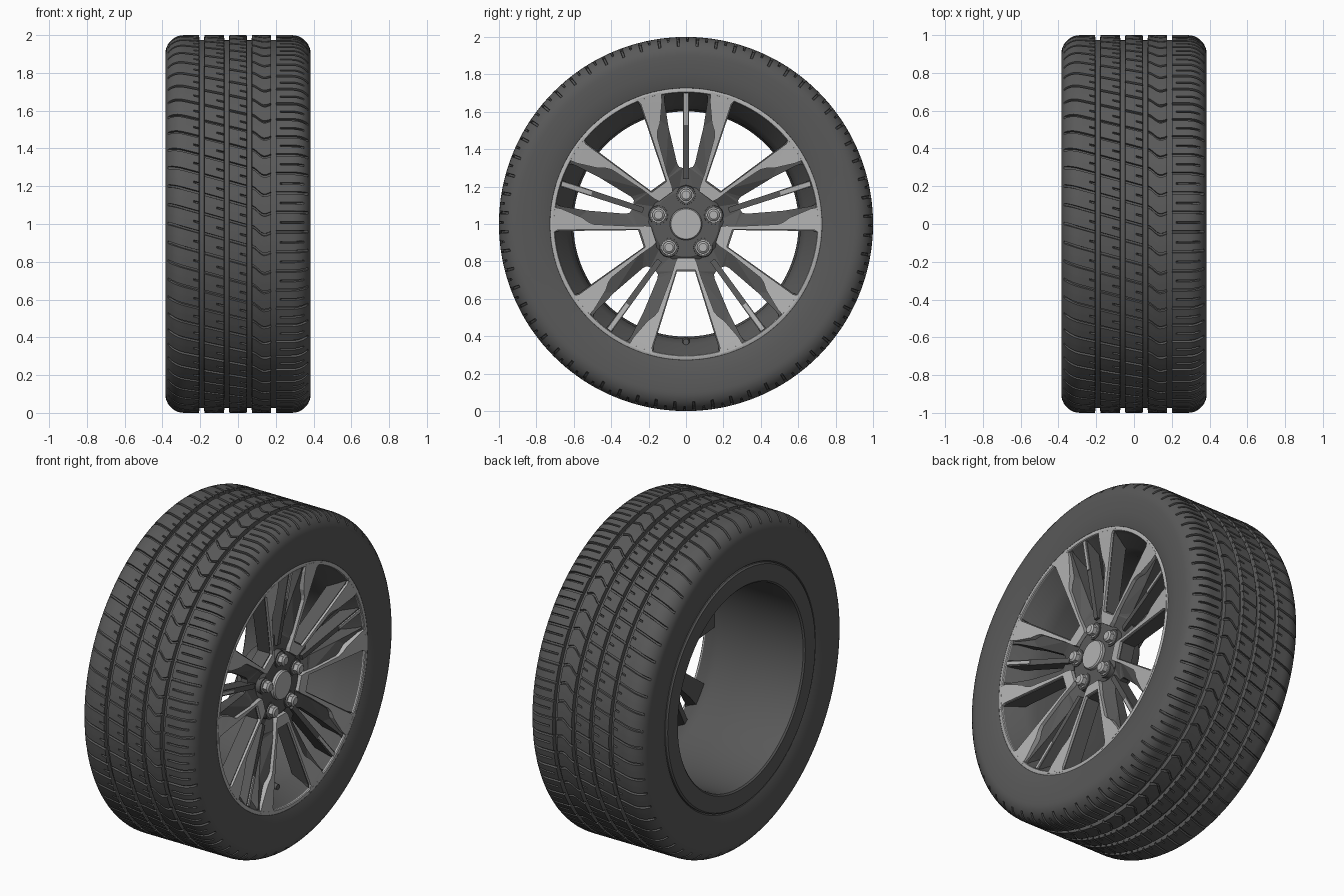
import bpy, bmesh
from math import sin, cos, pi, radians, hypot
from mathutils import Matrix, Vector

if "Cube" in bpy.data.objects:
    bpy.data.objects.remove(bpy.data.objects["Cube"])


def material(name, v):
    m = bpy.data.materials.new(name)
    m.diffuse_color = (v, v, v, 1)
    m.use_nodes = True
    m.node_tree.nodes["Principled BSDF"].inputs["Base Color"].default_value = m.diffuse_color
    return m


RUBBER, DARK, LIGHT = material("rubber", 0.10), material("dark_alloy", 0.10), material("machined_alloy", 0.45)


def finish(name, bm, mat, smooth=True):
    bmesh.ops.recalc_face_normals(bm, faces=bm.faces)
    me = bpy.data.meshes.new(name)
    bm.to_mesh(me)
    bm.free()
    ob = bpy.data.objects.new(name, me)
    bpy.context.collection.objects.link(ob)
    me.materials.append(mat)
    if smooth:
        bpy.ops.object.select_all(action='DESELECT')
        ob.select_set(True)
        bpy.context.view_layer.objects.active = ob
        bpy.ops.object.shade_smooth_by_angle(angle=radians(32))
    return ob


def at(x, r, a):
    """Point on the wheel: x along the axle, radius r, angle a in the y-z plane."""
    return Vector((x, r * cos(a), 1 + r * sin(a)))


def revolve(name, prof, mat, n=120):
    bm = bmesh.new()
    rings = [[bm.verts.new(at(x, r, 2 * pi * j / n)) for j in range(n)] for x, r in prof]
    for i, a in enumerate(rings):
        b = rings[(i + 1) % len(rings)]
        for j in range(n):
            k = (j + 1) % n
            bm.faces.new((a[j], a[k], b[k], b[j]))
    return finish(name, bm, mat)


# ---- tyre: one revolved skin whose grid lines follow the tread grooves
PITCHES = 60
COLS = [(0, ''), (.02, 'A'), (.12, 'A'), (.14, ''), (.5, ''), (.52, 'B'), (.58, 'B'), (.60, '')]
GROOVES = [-.192, -.06, .06, .188]


def shear(x):
    u = min(max((x - .07) / .07, 0), 1)
    w = min(max((x - .14) / .05, 0), 1)
    return -.28 * (min(x, .06) + .385) - .045 * u * u * (3 - 2 * u) + .015 * w * w * (3 - 2 * w)


def tyre():
    rows = []                       # x, r, normal x, normal r, depth of plain / A / B columns
    side = [(.33, .70), (.366, .727), (.376, .76), (.382, .81), (.385, .86)]

    def shoulder(s):
        out = [(s * x, r, s, 0, 0, 0, 0) for x, r in side]
        for k in range(9):
            a = pi / 2 * (1 - k / 9)
            cut = .013 if k >= 4 else 0
            out.append((s * (.285 + .1 * sin(a)), .9 + .1 * cos(a), s * sin(a), cos(a),
                        0, cut, cut if s > 0 and k >= 6 else 0))
        return out

    rows += shoulder(-1)
    edges = [-.297] + GROOVES + [.297]
    for i in range(5):
        lo, hi = edges[i] + .014, edges[i + 1] - .014
        for k in range(9):
            x = lo + (hi - lo) * k / 8
            tick = (k >= 6 and i < 3) or (i == 4 and k >= 3)
            rows.append((x, 1, 0, 1, 0, .013, .012 if tick else 0))
        if i < 4:
            for d in (-.012, .012):
                rows.append((GROOVES[i] + d, 1, 0, 1, .026, .026, .026))
    rows += shoulder(1)[::-1]
    bm = bmesh.new()
    grid = []
    for x, r, nx, nr, d0, dA, dB in rows:
        ring = []
        for p in range(PITCHES):
            for f, kind in COLS:
                d = {'': d0, 'A': dA, 'B': dB}[kind]
                phi = (p + f) * 2 * pi / PITCHES + shear(x)
                ring.append(bm.verts.new(at(x - nx * d, r - nr * d, pi - phi)))
        grid.append(ring)
    n = len(grid[0])
    for a, b in zip(grid, grid[1:]):
        for j in range(n):
            k = (j + 1) % n
            bm.faces.new((a[j], a[k], b[k], b[j]))
    finish("tyre", bm, RUBBER)


tyre()

# ---- rim barrel and machined front lip
revolve("rim_barrel", [(.356, .722), (.356, .703), (.335, .692), (.26, .64), (.19, .612), (-.33, .602),
                       (-.367, .606), (-.375, .615), (-.375, .712), (-.367, .72), (-.33, .72),
                       (-.31, .66), (.22, .66), (.32, .722)], DARK)
revolve("rim_lip", [(.350, .731), (.364, .729), (.367, .724), (.367, .706), (.362, .702), (.350, .702)], LIGHT)


# ---- wheel face: five repeated plates following a dished surface
def face_x(d):
    return .30 + .066 * (d - .2) / .5


def plates(name, half, first_angle, back, mat):
    """Half outline of (side, out, set-back), mirrored and repeated five times."""
    outline = half + [(-t, r, d) for t, r, d in reversed(half)]
    bm = bmesh.new()
    for k in range(5):
        a = radians(first_angle + 72 * k)
        front, rear = [], []
        for t, r, d in outline:
            y, z = r * cos(a) + t * sin(a), 1 + r * sin(a) - t * cos(a)
            x = face_x(hypot(t, r)) - d
            front.append(bm.verts.new((x, y, z)))
            rear.append(bm.verts.new((back(hypot(t, r), x), y, z)))
        bm.faces.new(front)
        bm.faces.new(rear[::-1])
        n = len(front)
        for i in range(n):
            j = (i + 1) % n
            bm.faces.new((front[i], rear[i], rear[j], front[j]))
    bmesh.ops.recalc_face_normals(bm, faces=bm.faces)
    bmesh.ops.triangulate(bm, faces=[f for f in bm.faces if len(f.verts) > 4])
    return finish(name, bm, mat, False)


# dark spoke bodies, each a forked pair
plates("spoke_bodies", [(.055, .075, .03), (.149, .205, .014), (.110, .233, .014), (.246, .635, .012),
                        (.257, .652, .012), (.285, .652, .012), (.19, .688, .012), (.102, .706, .012),
                        (.116, .68, .014), (.114, .65, .02), (.094, .52, .04), (.048, .325, .055),
                        (.036, .305, .055), (.018, .30, .055)],
       90, lambda d, x: .18 + .08 * d / .7, DARK)
# bright machined faces, each wrapping one large window
plates("spoke_faces", [(.045, .182, 0), (.058, .208, 0), (.080, .282, 0), (.150, .468, 0), (.170, .492, 0),
                       (.205, .518, 0), (.283, .608, 0), (.306, .648, 0), (.242, .675, 0), (.158, .701, 0),
                       (.176, .688, 0), (.182, .662, 0), (.05, .245, 0)],
       54, lambda d, x: x - .03, LIGHT)
# slim centre ribs
plates("centre_ribs", [(.015, .24, .03), (.017, .70, .012)], 90, lambda d, x: x - .08, DARK)
plates("centre_rib_faces", [(.010, .53, .012), (.010, .70, .004)], 90, lambda d, x: x - .03, LIGHT)

# ---- hub and cap
revolve("hub", [(.14, .06), (.12, .08), (.12, .19), (.14, .20), (.265, .20), (.282, .175), (.282, .06)], DARK, 64)


def cylinder(bm, x0, x1, r0, r1, out, a, n):
    c = at((x0 + x1) / 2, out, a)
    bmesh.ops.create_cone(bm, cap_ends=True, segments=n, radius1=r0, radius2=r1, depth=x1 - x0,
                          matrix=Matrix.Translation(c) @ Matrix.Rotation(pi / 2, 4, 'Y'))


bm = bmesh.new()
cylinder(bm, .16, .298, .086, .086, 0, 0, 48)
cylinder(bm, .298, .306, .086, .080, 0, 0, 48)
finish("hub_cap", bm, LIGHT)

# ---- wheel nuts in raised seats, and the valve
seats, nuts, valve = bmesh.new(), bmesh.new(), bmesh.new()
for k in range(5):
    a = radians(90 + 72 * k)
    cylinder(seats, .22, .286, .056, .050, .155, a, 32)
    cylinder(nuts, .27, .292, .043, .040, .155, a, 32)
    cylinder(nuts, .290, .318, .034, .034, .155, a, 6)
    cylinder(nuts, .318, .326, .032, .022, .155, a, 24)
cylinder(valve, .19, .27, .024, .016, .63, radians(270), 20)
finish("nut_seats", seats, DARK)
finish("wheel_nuts", nuts, LIGHT)
finish("valve", valve, DARK)
